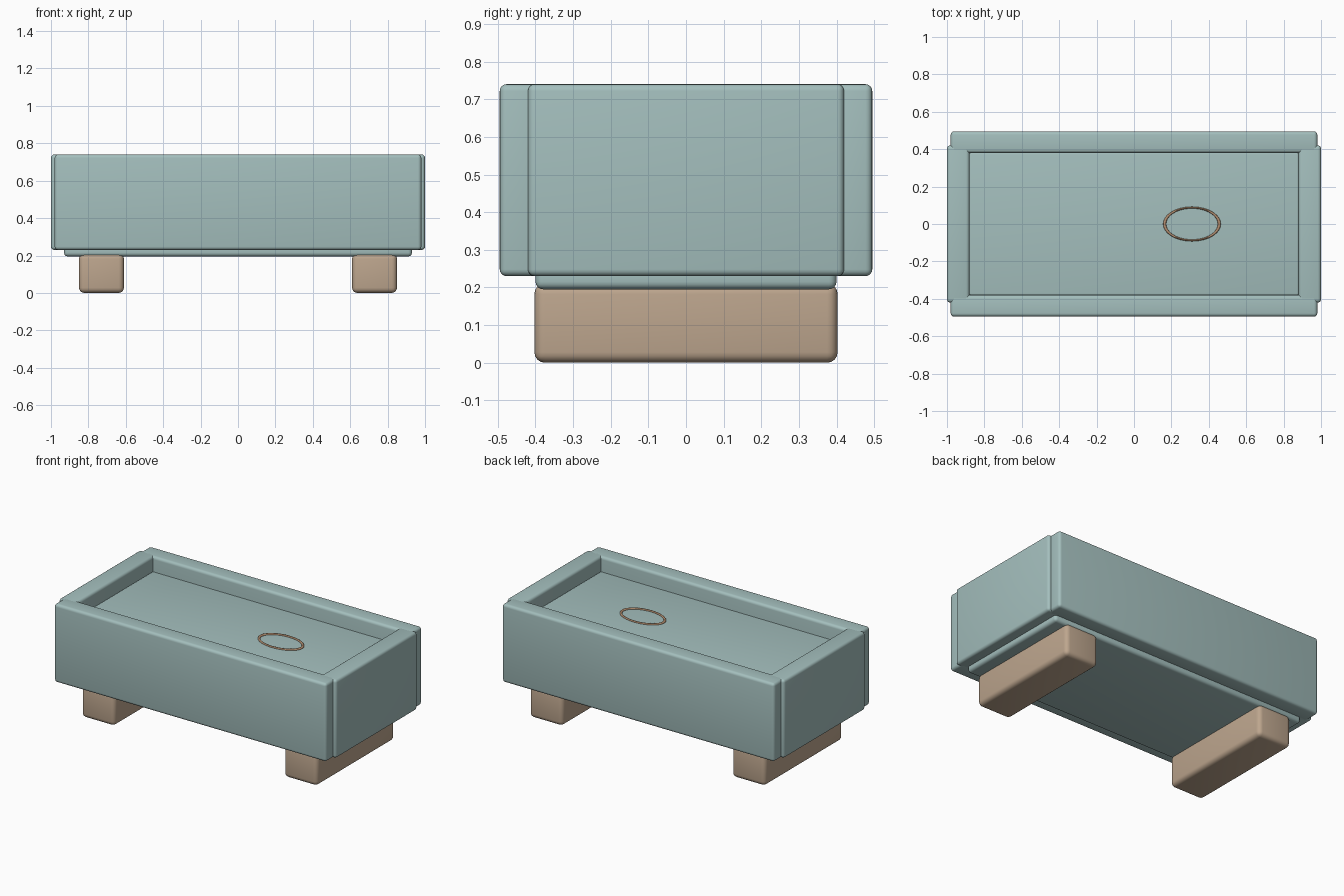
import bpy

cube = bpy.data.objects.get("Cube")
if cube:
    bpy.data.objects.remove(cube, do_unlink=True)


def material(name, rgb):
    mat = bpy.data.materials.new(name)
    mat.use_nodes = True
    colour = (*rgb, 1)
    mat.diffuse_color = colour
    mat.node_tree.nodes["Principled BSDF"].inputs["Base Color"].default_value = colour
    return mat


teal = material("soft teal", (0.37, 0.52, 0.51))
tan = material("tan wood", (0.51, 0.38, 0.27))
copper = material("copper brown", (0.45, 0.27, 0.16))


def box(name, low, high, mat, radius):
    """Rounded box between two opposite corners."""
    bpy.ops.mesh.primitive_cube_add(
        size=1, location=[(a + b) / 2 for a, b in zip(low, high)])
    obj = bpy.context.object
    obj.name = name
    obj.scale = [b - a for a, b in zip(low, high)]
    bpy.ops.object.transform_apply(location=False, rotation=False, scale=True)
    bevel = obj.modifiers.new("rounded edges", "BEVEL")
    bevel.width = radius
    bevel.segments = 4
    bpy.ops.object.modifier_apply(modifier=bevel.name)
    bpy.ops.object.shade_smooth_by_angle()
    obj.data.materials.append(mat)
    return obj


# Base slab and the recessed top panel
box("base_slab", (-0.93, -0.4, 0.195), (0.93, 0.4, 0.26), teal, 0.02)
box("top_panel", (-0.88, -0.38, 0.25), (0.88, 0.38, 0.645), teal, 0.008)

# Long walls
for name, y in (("front_wall", -0.4375), ("back_wall", 0.4375)):
    box(name, (-0.98, y - 0.0575, 0.23), (0.98, y + 0.0575, 0.74), teal, 0.018)

# End walls and feet
for side, s in (("left", 1), ("right", -1)):
    x = 0.94 * s
    box(side + "_wall", (x - 0.06, -0.42, 0.23), (x + 0.06, 0.42, 0.74), teal, 0.018)
    x = 0.73 * s
    box(side + "_foot", (x - 0.12, -0.403, 0), (x + 0.12, 0.403, 0.21), tan, 0.028)

# Oval ring on the panel
bpy.ops.mesh.primitive_torus_add(
    location=(0.31, 0, 0.646), major_radius=0.146, minor_radius=0.008,
    major_segments=64, minor_segments=12)
ring = bpy.context.object
ring.name = "oval_ring"
ring.scale.y = 0.6
bpy.ops.object.transform_apply(location=False, rotation=False, scale=True)
bpy.ops.object.shade_smooth()
ring.data.materials.append(copper)
